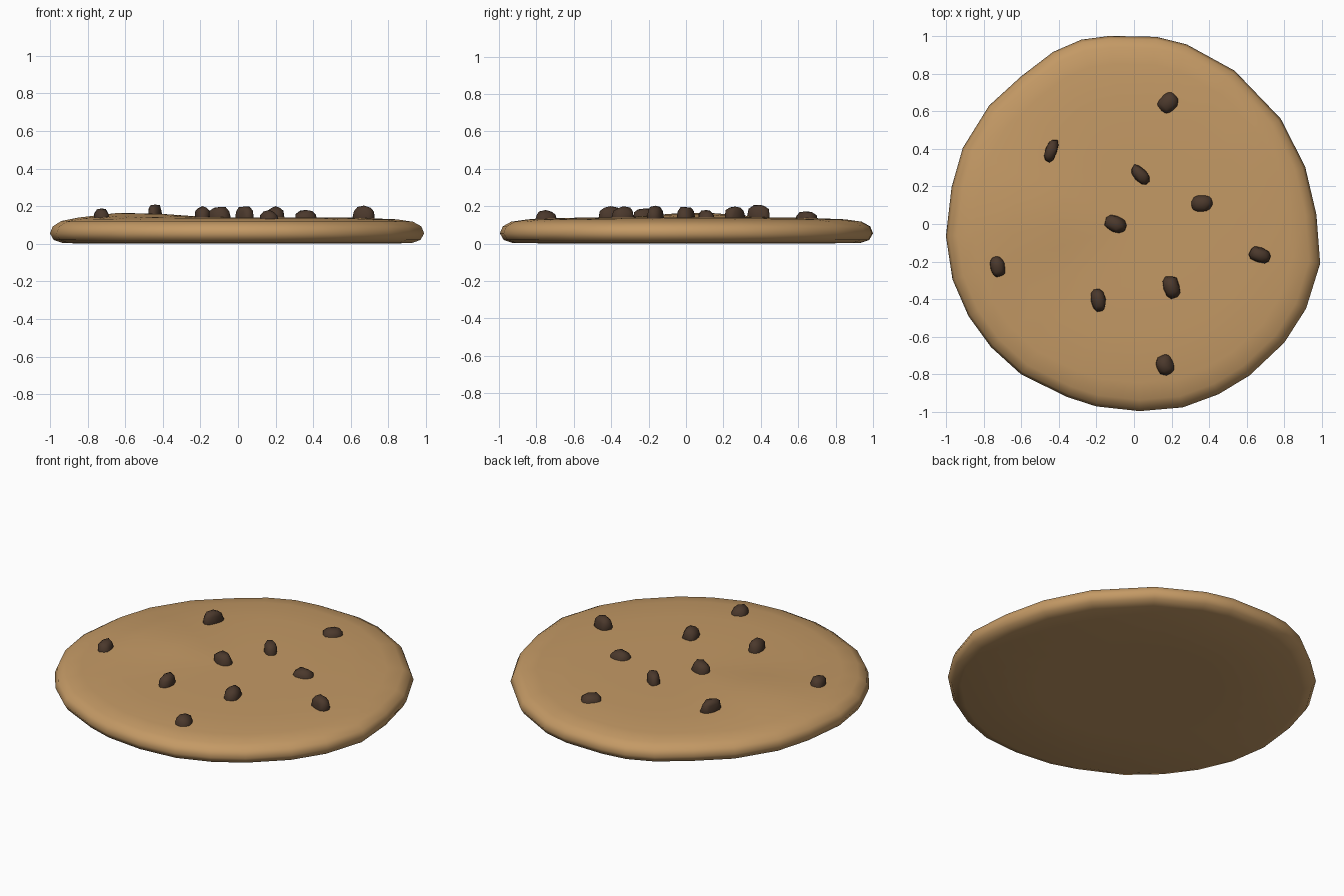
import bpy, bmesh, math, random
from mathutils import Vector, Matrix

if "Cube" in bpy.data.objects:
    bpy.data.objects.remove(bpy.data.objects["Cube"])

random.seed(4)

def material(name, rgb):
    m = bpy.data.materials.new(name)
    m.diffuse_color = (*rgb, 1)
    m.use_nodes = True
    m.node_tree.nodes["Principled BSDF"].inputs["Base Color"].default_value = m.diffuse_color
    return m

def add_object(name, bm, mat):
    bmesh.ops.recalc_face_normals(bm, faces=bm.faces[:])
    me = bpy.data.meshes.new(name)
    bm.to_mesh(me)
    bm.free()
    for p in me.polygons:
        p.use_smooth = True
    me.materials.append(mat)
    ob = bpy.data.objects.new(name, me)
    bpy.context.collection.objects.link(ob)
    return ob

dough = material("dough", (0.55, 0.32, 0.13))
chocolate = material("chocolate", (0.07, 0.04, 0.025))

# Cookie: uneven hand-shaped outline lofted through a low rounded profile
outline = [(-.13, 1), (.12, .995), (.28, .955), (.535, .815), (.78, .56), (.91, .305),
           (.97, .05), (.99, -.21), (.915, -.45), (.80, -.63), (.615, -.805),
           (.45, -.905), (.26, -.975), (.03, -.995), (-.2, -.97), (-.355, -.92),
           (-.6, -.8), (-.76, -.655), (-.88, -.49), (-.965, -.295), (-1, -.065),
           (-.97, .195), (-.91, .405), (-.77, .63), (-.6, .785), (-.43, .915), (-.28, .98)]
profile = [(.5, 0), (.93, 0.003), (.98, .02), (1, .055), (.985, .092), (.94, .117),
           (.85, .13), (.65, .138), (.4, .14), (.2, .14)]

def swell(x, y, z):
    # soft bump on the left half of the top
    if z < .1:
        return z
    return z + .03 * math.exp(-((x + .58) ** 2 + (y - .05) ** 2) / .07)

bm = bmesh.new()
rings = [[bm.verts.new((x * s, y * s, swell(x * s, y * s, z))) for x, y in outline]
         for s, z in profile]
n = len(outline)
for a, b in zip(rings, rings[1:]):
    for i in range(n):
        j = (i + 1) % n
        bm.faces.new((a[i], a[j], b[j], b[i]))
for ring, z in ((rings[0], 0), (rings[-1], .14)):
    c = bm.verts.new((0, 0, z))
    for i in range(n):
        bm.faces.new((ring[i], ring[(i + 1) % n], c))
add_object("cookie", bm, dough)

# Chips: x, y, turn in degrees, half length, half width, top height
chips = [(.18, .645, 45, .062, .053, .172), (-.44, .39, 70, .066, .034, .208),
         (.035, .26, -48, .066, .037, .198), (.36, .11, 0, .06, .05, .18),
         (-.10, 0, -22, .063, .046, .195), (.67, -.165, -20, .064, .042, .203),
         (-.725, -.225, 100, .06, .043, .187), (-.19, -.405, 98, .066, .041, .2),
         (.20, -.335, 105, .063, .045, .2), (.165, -.75, 112, .06, .049, .18)]
for k, (x, y, turn, hl, hw, top) in enumerate(chips):
    bm = bmesh.new()
    bmesh.ops.create_icosphere(bm, subdivisions=2, radius=1)
    for v in bm.verts:
        # squared-off lump with slight unevenness
        v.co = Vector([math.copysign(abs(c) ** .8, c) for c in v.co]) * random.uniform(.88, 1.02)
    hz = max(v.co.z for v in bm.verts)
    h = .06
    bm.transform(Matrix.Translation((x, y, top - h)) @ Matrix.Rotation(math.radians(turn), 4, 'Z')
                 @ Matrix.Diagonal((hl, hw, h / hz, 1)))
    add_object(f"chocolate_chip_{k + 1}", bm, chocolate)
